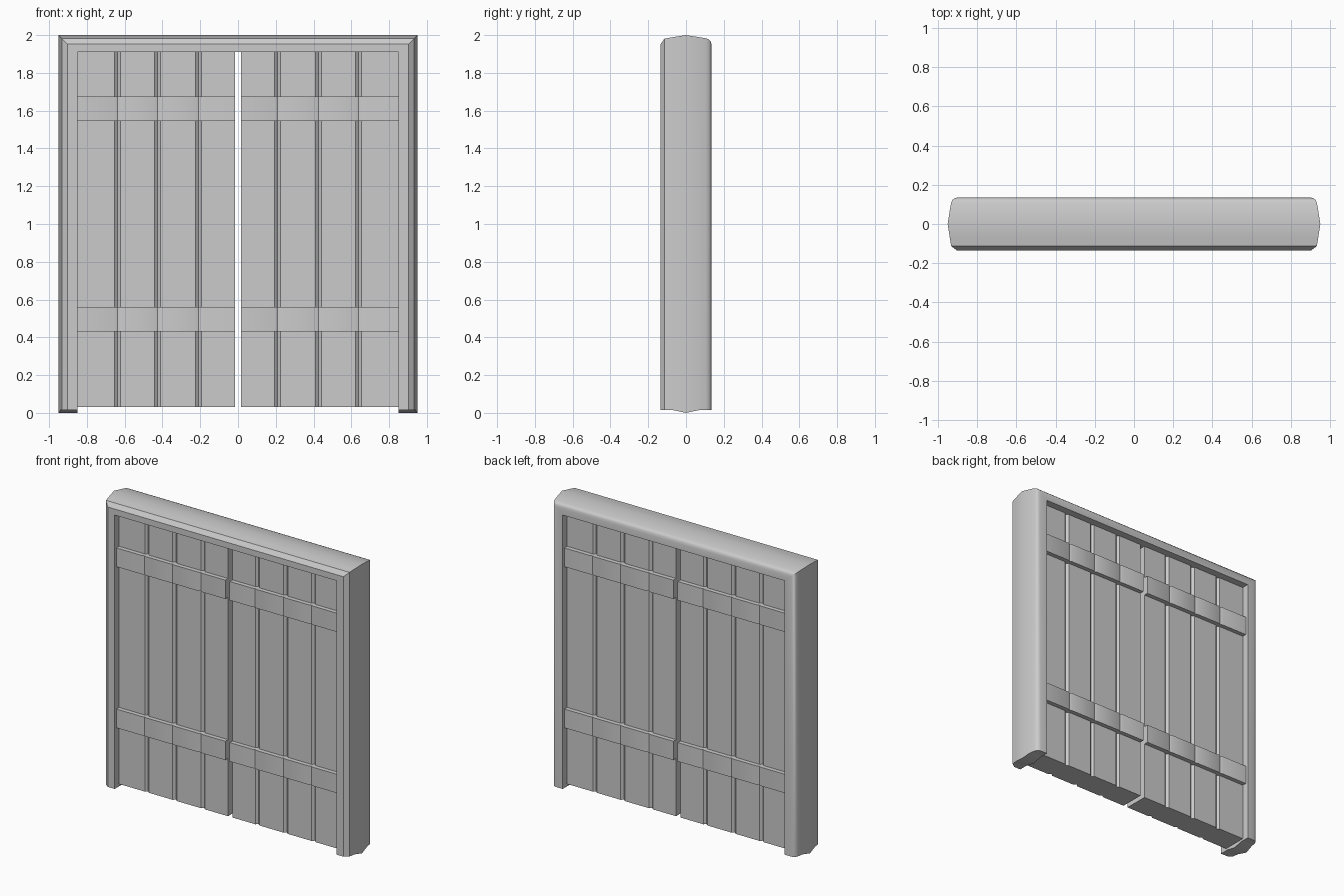
import bpy
import bmesh

if "Cube" in bpy.data.objects:
    bpy.data.objects.remove(bpy.data.objects["Cube"])

GROOVES = [0.208, 0.425, 0.638]   # plank joints on one door leaf


def make_object(name, bm):
    bmesh.ops.recalc_face_normals(bm, faces=bm.faces)
    mesh = bpy.data.meshes.new(name)
    bm.to_mesh(mesh)
    bm.free()
    ob = bpy.data.objects.new(name, mesh)
    bpy.context.collection.objects.link(ob)
    bpy.context.view_layer.objects.active = ob
    ob.select_set(True)
    bpy.ops.object.shade_smooth_by_angle(angle=0.5)
    ob.select_set(False)
    return ob


def grooved_slab(name, side, z0, z1, y, depth):
    """Upright slab for one leaf, with V grooves on front and back."""
    profile = [(0.017, y)]
    for g in GROOVES:
        profile += [(g - 0.016, y), (g, y - depth), (g + 0.016, y)]
    profile.append((0.85, y))
    outline = [(x, -d) for x, d in profile] + [(x, d) for x, d in reversed(profile)]
    bm = bmesh.new()
    low = [bm.verts.new((side * x, d, z0)) for x, d in outline]
    high = [bm.verts.new((side * x, d, z1)) for x, d in outline]
    n = len(outline)
    bm.faces.new(low)
    bm.faces.new(high)
    for i in range(n):
        j = (i + 1) % n
        bm.faces.new((low[i], low[j], high[j], high[i]))
    return make_object(name, bm)


# Door frame: bulged outer profile (y, inset), chamfered front, rounded back
frame_profile = [(-0.135, 0.048), (-0.113, 0.018), (-0.07, 0.011), (0, 0), (0.07, 0.011),
                 (0.105, 0.017), (0.121, 0.023), (0.131, 0.034), (0.135, 0.048)]
bm = bmesh.new()
outer, inner = [], []
for y, d in frame_profile:
    zb = 0.015 * min(1, abs(y) / 0.07)
    for rows, dx, dz in ((outer, d, d), (inner, 0.1, 0.09)):
        x, z = 0.95 - dx, 2 - dz
        rows.append([bm.verts.new(p) for p in
                     ((-x, y, zb), (-x, y, z), (x, y, z), (x, y, zb))])
for i in range(len(outer) - 1):
    for rows in (outer, inner):
        for k in range(3):
            bm.faces.new((rows[i][k], rows[i][k + 1], rows[i + 1][k + 1], rows[i + 1][k]))
    for k in (0, 3):   # feet
        bm.faces.new((outer[i][k], outer[i + 1][k], inner[i + 1][k], inner[i][k]))
for i in (0, -1):      # front and back faces
    for k in range(3):
        bm.faces.new((outer[i][k], outer[i][k + 1], inner[i][k + 1], inner[i][k]))
make_object("door_frame", bm)

# Two plank leaves, each with an upper and lower strap on both faces
for label, side in (("left", -1), ("right", 1)):
    grooved_slab(f"{label}_door_leaf", side, 0.03, 1.91, 0.085, 0.014)
    grooved_slab(f"{label}_lower_strap", side, 0.43, 0.56, 0.115, 0.006)
    grooved_slab(f"{label}_upper_strap", side, 1.545, 1.675, 0.115, 0.006)
